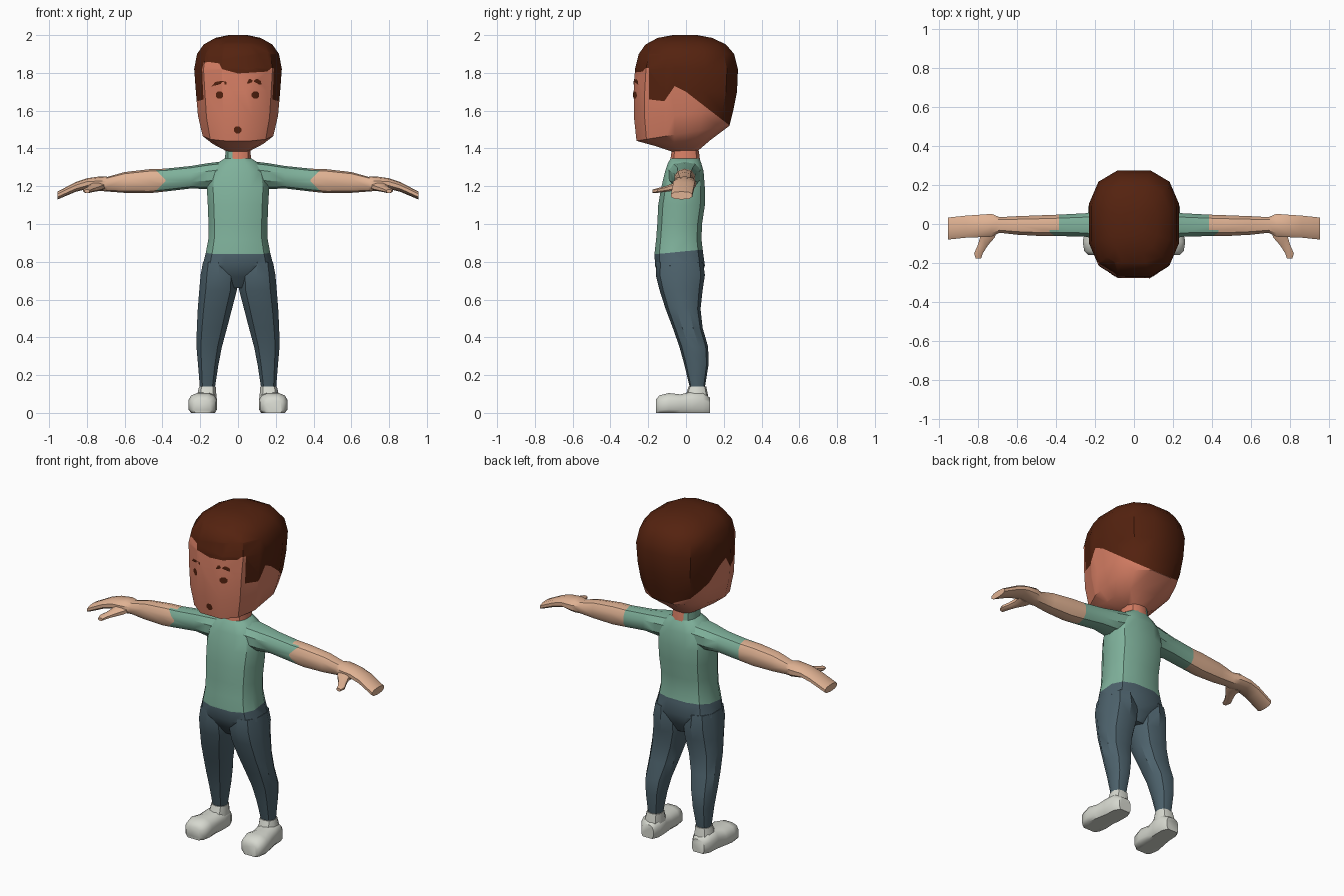
import bpy, bmesh, math
from mathutils import Vector
from mathutils.bvhtree import BVHTree

if "Cube" in bpy.data.objects:
    bpy.data.objects.remove(bpy.data.objects["Cube"], do_unlink=True)


def material(name, rgb):
    """Flat material from 0-255 display values."""
    lin = [((c / 255 + 0.055) / 1.055) ** 2.4 for c in rgb] + [1.0]
    m = bpy.data.materials.new(name)
    m.use_nodes = True
    m.diffuse_color = lin
    m.node_tree.nodes["Principled BSDF"].inputs["Base Color"].default_value = lin
    return m


FACE = material("face skin", (214, 126, 100))
ARM = material("arm skin", (224, 178, 147))
HAIR = material("brown hair", (84, 34, 15))
SHIRT = material("green shirt", (127, 177, 155))
PANTS = material("slate trousers", (77, 98, 108))
SHOE = material("off-white shoe", (214, 216, 207))


def loft(rings, axis="z", n=12, power=2.5):
    """Rounded-box rings (t, a0, a1, b0, b1[, tilt]) skinned along an axis."""
    bm = bmesh.new()
    angles = [math.tau * (i + 0.5) / n for i in range(n)]
    unit = [[math.copysign(abs(f(a)) ** (2 / power), f(a)) for f in (math.cos, math.sin)]
            for a in angles]
    mu, mv = (max(p[k] for p in unit) for k in (0, 1))
    loops = []
    for t, a0, a1, b0, b1, *tilt in rings:
        loop = []
        for u, v in unit:
            u, v = u / mu, v / mv
            a = (a0 + a1) / 2 + u * (a1 - a0) / 2
            b = (b0 + b1) / 2 + v * (b1 - b0) / 2
            h = t + (tilt[0] * v if tilt else 0)
            co = {"z": (a, b, h), "x": (t, a, b), "y": (a, t, b)}[axis]
            loop.append(bm.verts.new((co[0], co[1], max(co[2], 0))))
        loops.append(loop)
    for lo, hi in zip(loops, loops[1:]):
        for i in range(n):
            j = (i + 1) % n
            bm.faces.new((lo[i], lo[j], hi[j], hi[i]))
    bm.faces.new(loops[0])
    bm.faces.new(loops[-1])
    bmesh.ops.recalc_face_normals(bm, faces=bm.faces)
    return bm


def cut(bm, co, no, region=lambda c: True):
    """Slice the faces of a region along a plane."""
    faces = [f for f in bm.faces if region(f.calc_center_median())]
    geom = set(faces)
    for f in faces:
        geom.update(f.edges)
        geom.update(f.verts)
    bmesh.ops.bisect_plane(bm, geom=list(geom), dist=1e-5, plane_co=co, plane_no=no)


def finish(bm, name, mats, rule=None, mirror=False, angle=35):
    if rule:
        for f in bm.faces:
            f.material_index = rule(f.calc_center_median())
    me = bpy.data.meshes.new(name)
    bm.to_mesh(me)
    bm.free()
    for m in mats:
        me.materials.append(m)
    for p in me.polygons:
        p.use_smooth = True
    me.set_sharp_from_angle(angle=math.radians(angle))
    ob = bpy.data.objects.new(name, me)
    bpy.context.collection.objects.link(ob)
    if mirror:
        ob.modifiers.new("mirror", "MIRROR").use_mirror_merge = False
    return ob


def sym(rows):
    """Rows (z, half width, y0, y1[, tilt]) to full rings."""
    return [(z, -w, w, *rest) for z, w, *rest in rows]


def height_at(line, s):
    for (s0, z0), (s1, z1) in zip(line, line[1:]):
        if s <= s1:
            return z0 + (z1 - z0) * (s - s0) / (s1 - s0)
    return line[-1][1]


# Head, with the hair cut into its surface
head = loft(sym([
    (1.385, .06, -.08, .06, 0), (1.43, .135, -.17, .13, .015),
    (1.48, .187, -.262, .23, .04), (1.58, .212, -.275, .25, .02),
    (1.7, .223, -.277, .27, 0), (1.82, .232, -.27, .275, 0),
    (1.9, .217, -.25, .255, 0), (1.95, .182, -.215, .212, 0),
    (1.985, .12, -.15, .14, 0), (2.0, .05, -.07, .06, 0)]), power=2.6)
head_tree = BVHTree.FromBMesh(head)
FRONT = -0.195
front_line = [(-.3, 1.835), (-.155, 1.858), (-.1, 1.85), (-.085, 1.82),
              (0, 1.797), (.155, 1.807), (.175, 1.825), (.3, 1.83)]
side_line = [(-.2, 1.66), (-.115, 1.65), (-.06, 1.73), (0, 1.70), (.3, 1.468)]
cut(head, (0, FRONT, 0), (0, 1, 0))
for (x0, z0), (x1, z1) in zip(front_line, front_line[1:]):
    cut(head, (x0, 0, z0), (z0 - z1, 0, x1 - x0),
        lambda c: c.y < FRONT and c.z > 1.68)
    cut(head, (x1, 0, 0), (1, 0, 0), lambda c: c.y < FRONT and c.z > 1.68)
for (y0, z0), (y1, z1) in zip(side_line, side_line[1:]):
    cut(head, (0, y1, 0), (0, 1, 0), lambda c: c.y > FRONT and 1.45 < c.z < 1.85)
    cut(head, (0, y0, z0), (0, z0 - z1, y1 - y0),
        lambda c: c.y > FRONT and y0 - .001 < c.y < y1 + .001)


def hair_rule(c):
    if c.y < FRONT:
        return int(c.z > height_at(front_line, c.x))
    return int(c.z > height_at(side_line, c.y))


finish(head, "head", [FACE, HAIR], hair_rule)


# Painted face features laid on the head as thin plates
def plate(name, outline):
    bm = bmesh.new()

    def on_face(x, z):
        hit = head_tree.ray_cast(Vector((x, -1, z)), Vector((0, 1, 0)))[0]
        return bm.verts.new((x, hit.y - 0.003, z))
    rim = [on_face(x, z) for x, z in outline]
    mid = on_face(sum(p[0] for p in outline) / len(outline),
                  sum(p[1] for p in outline) / len(outline))
    for a, b in zip(rim, rim[1:] + rim[:1]):
        f = bm.faces.new((mid, a, b))
        f.normal_update()
        if f.normal.y > 0:
            f.normal_flip()
    finish(bm, name, [HAIR])


def disc(x, z, r):
    return [(x + r * math.cos(math.tau * (i + .5) / 8),
             z + r * math.sin(math.tau * (i + .5) / 8)) for i in range(8)]


plate("left_eye", disc(.092, 1.683, .021))
plate("right_eye", disc(-.098, 1.683, .021))
plate("mouth", disc(-.002, 1.498, .021))
plate("left_eyebrow", [(.046, 1.744), (.124, 1.738), (.122, 1.756), (.105, 1.767), (.058, 1.767)])
plate("right_eyebrow", [(-.142, 1.727), (-.125, 1.734), (-.06, 1.738),
                        (-.06, 1.752), (-.085, 1.758), (-.12, 1.752)])

# Neck, with the raised collar on one side
neck = loft(sym([(1.32, .072, -.085, .075), (1.36, .068, -.08, .072),
                 (1.43, .062, -.07, .06)]))
cut(neck, (-.03, 0, 0), (1, 0, 0))
finish(neck, "neck", [FACE, SHIRT], lambda c: int(c.x < -.03))

# Torso and pelvis, split at the sloping shirt hem
torso = loft(sym([
    (.66, .05, -.09, .05), (.72, .11, -.135, .08), (.78, .187, -.165, .1),
    (.85, .17, -.166, .09), (.92, .157, -.158, .082), (1.0, .156, -.152, .085),
    (1.1, .16, -.147, .1), (1.19, .165, -.132, .1), (1.28, .15, -.11, .093),
    (1.325, .105, -.095, .08), (1.348, .07, -.08, .07)]), power=2.8)
hem = Vector((0, -.098, 1))
hem_point = Vector((0, -.165, .84))
cut(torso, hem_point, hem)
finish(torso, "torso", [PANTS, SHIRT], lambda c: int((c - hem_point).dot(hem) > 0))

# Arms with hands, notched sleeve edge on the front
arm = loft([
    (.05, -.1, .085, 1.2, 1.335), (.16, -.085, .07, 1.185, 1.322),
    (.25, -.065, .055, 1.188, 1.307), (.385, -.062, .048, 1.172, 1.293),
    (.47, -.062, .045, 1.163, 1.29), (.6, -.055, .04, 1.165, 1.275),
    (.69, -.045, .035, 1.172, 1.25), (.73, -.065, .052, 1.175, 1.252),
    (.8, -.068, .047, 1.185, 1.242), (.86, -.07, .043, 1.17, 1.222),
    (.955, -.08, .033, 1.13, 1.172)], axis="x", n=10, power=2.4)
NOTCH = 1.23


def cuff(c):
    return .36 < c.x < .5


cut(arm, (0, -.03, 0), (0, 1, 0), cuff)
cut(arm, (0, 0, NOTCH), (0, 0, 1), cuff)
for s in (-1, 1):
    cut(arm, (.38, 0, NOTCH), (1, 0, -s), lambda c: cuff(c) and c.y < -.03 and (c.z - NOTCH) * s > 0)
finish(arm, "arms", [ARM, SHIRT],
       lambda c: int(c.x < .385 or (c.y < -.03 and c.x < .38 + abs(c.z - NOTCH))),
       mirror=True)

thumb = loft([
    (-.03, .7, .8, 1.18, 1.225), (-.07, .715, .79, 1.175, 1.215),
    (-.11, .75, .802, 1.17, 1.2), (-.15, .775, .82, 1.165, 1.19),
    (-.178, .785, .812, 1.165, 1.182)], axis="y", n=8)
finish(thumb, "thumbs", [ARM], mirror=True)

# Legs
leg = loft([
    (.8, .02, .185, -.155, .09), (.73, .004, .198, -.16, .1),
    (.65, .006, .205, -.14, .088), (.55, .032, .213, -.108, .077),
    (.45, .058, .218, -.07, .088), (.35, .085, .22, -.035, .117),
    (.26, .103, .212, -.01, .12), (.135, .122, .202, .02, .1)], n=10, power=2.3)
finish(leg, "legs", [PANTS], mirror=True)

# Shoes with flat soles and an ankle collar
shoe = loft([
    (-.16, .145, .235, -.01, .07), (-.14, .12, .255, -.02, .093),
    (-.09, .11, .263, -.02, .105), (-.03, .115, .25, -.02, .098),
    (.03, .11, .238, -.02, .112), (.09, .11, .235, -.02, .11),
    (.127, .13, .21, -.01, .08)], axis="y", power=2.8)
finish(shoe, "shoes", [SHOE], mirror=True, angle=50)
ankle = loft([(.05, .115, .225, -.02, .122), (.1, .115, .215, .0, .115),
              (.14, .118, .206, .014, .107)], n=10)
finish(ankle, "shoe_collars", [SHOE], mirror=True)
